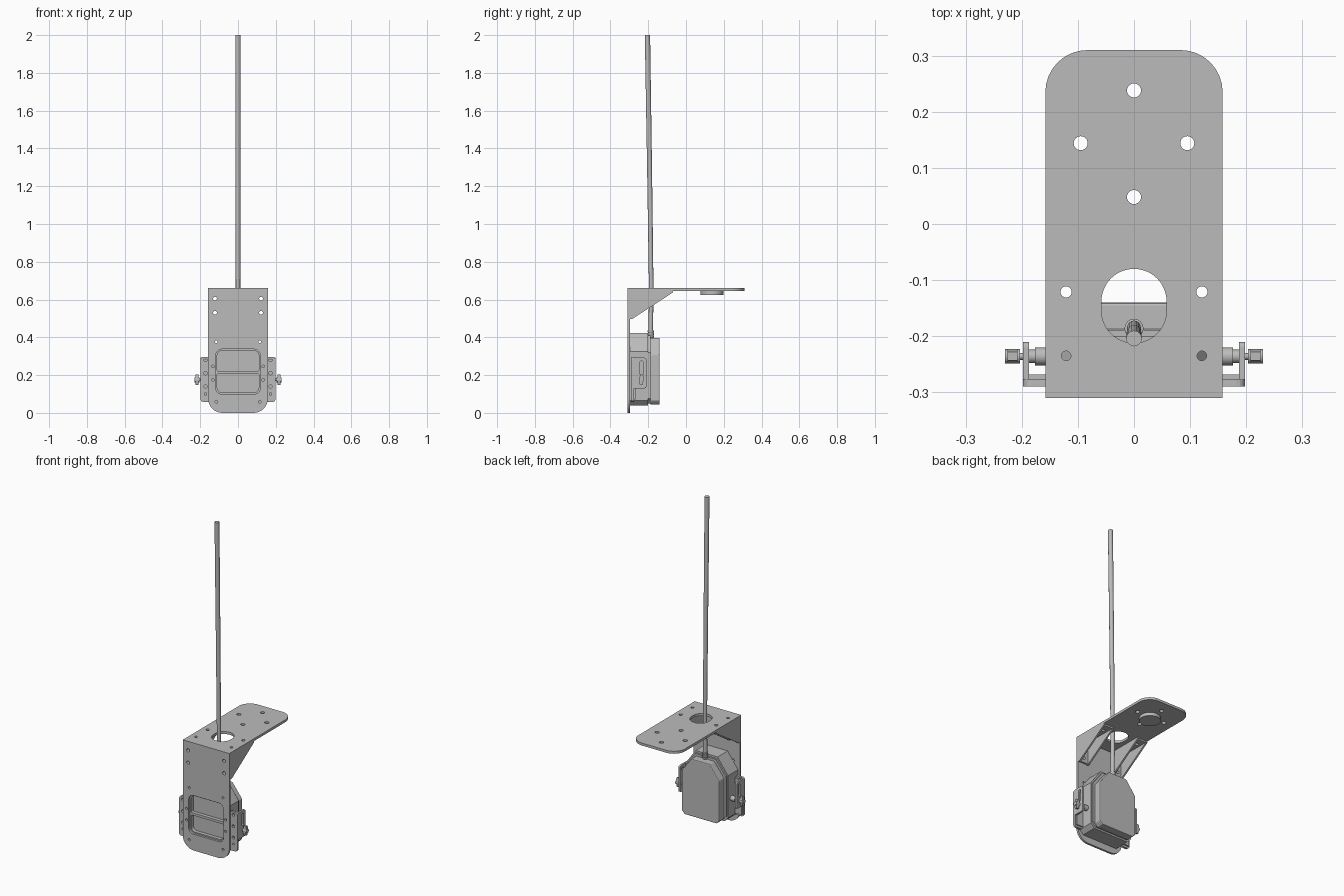
import bpy, bmesh
from math import cos, sin, pi, radians
from mathutils import Vector

cube = bpy.data.objects.get("Cube")
if cube:
    bpy.data.objects.remove(cube)

GREY = (0.5, 0.5, 0.5, 1)
grey = bpy.data.materials.new("plain grey")
grey.use_nodes = True
grey.diffuse_color = GREY
grey.node_tree.nodes["Principled BSDF"].inputs["Base Color"].default_value = GREY


def to_object(name, bm):
    bmesh.ops.recalc_face_normals(bm, faces=bm.faces)
    mesh = bpy.data.meshes.new(name)
    bm.to_mesh(mesh)
    bm.free()
    mesh.materials.append(grey)
    obj = bpy.data.objects.new(name, mesh)
    bpy.context.collection.objects.link(obj)
    return obj


def add_prism(bm, pts, axis, lo, hi):
    """Extrude an outline along an axis; outline axes are the other two in order."""
    def place(p, h):
        c = list(p)
        c.insert("xyz".index(axis), h)
        return Vector(c)
    rings = [[bm.verts.new(place(p, h)) for p in pts] for h in (lo, hi)]
    n = len(pts)
    bm.faces.new(rings[0])
    bm.faces.new(rings[1][::-1])
    for i in range(n):
        j = (i + 1) % n
        bm.faces.new((rings[0][i], rings[0][j], rings[1][j], rings[1][i]))


def prism(name, pts, axis, lo, hi):
    bm = bmesh.new()
    add_prism(bm, pts, axis, lo, hi)
    return to_object(name, bm)


def rect(x0, x1, y0, y1, radii=(0, 0, 0, 0), steps=8):
    """Rectangle with a radius per corner, from lower left anticlockwise."""
    pts = []
    corners = ((x0, y0, 1, 1), (x1, y0, -1, 1), (x1, y1, -1, -1), (x0, y1, 1, -1))
    for k, ((x, y, sx, sy), r) in enumerate(zip(corners, radii)):
        if not r:
            pts.append((x, y))
            continue
        for i in range(steps + 1):
            a = pi + k * pi / 2 + i * pi / 2 / steps
            pts.append((x + sx * r + r * cos(a), y + sy * r + r * sin(a)))
    return pts


def circle(x, y, r, n=24):
    return [(x + r * cos(2 * pi * i / n), y + r * sin(2 * pi * i / n)) for i in range(n)]


def cut(obj, outlines, axis, lo, hi):
    """Cut several outlines through an object."""
    bm = bmesh.new()
    for pts in outlines:
        add_prism(bm, pts, axis, lo, hi)
    tool = to_object("cutter", bm)
    tool.hide_render = True
    mod = obj.modifiers.new("cut", "BOOLEAN")
    mod.operation, mod.solver, mod.object = "DIFFERENCE", "EXACT", tool
    graph = bpy.context.evaluated_depsgraph_get()
    mesh = bpy.data.meshes.new_from_object(obj.evaluated_get(graph))
    obj.modifiers.clear()
    obj.data = mesh
    bpy.data.objects.remove(tool)


def both(spots):
    return [circle(s * x, y, r) for x, y, r in spots for s in (-1, 1)]


def smooth(obj):
    for o in bpy.context.selected_objects:
        o.select_set(False)
    obj.select_set(True)
    bpy.context.view_layer.objects.active = obj
    bpy.ops.object.shade_smooth_by_angle(angle=radians(35))


def tube(name, stations, n=16):
    """Upright tube through (y, z, radius) stations."""
    bm = bmesh.new()
    rings = [[bm.verts.new((x, y, z)) for x, y in circle(0, yc, r, n)] for yc, z, r in stations]
    for a, b in zip(rings, rings[1:]):
        for i in range(n):
            bm.faces.new((a[i], a[(i + 1) % n], b[(i + 1) % n], b[i]))
    bm.faces.new(rings[0])
    bm.faces.new(rings[-1])
    obj = to_object(name, bm)
    smooth(obj)
    return obj


W = 0.158
# Top plate with cable opening and screw holes
top = prism("top_plate", rect(-W, W, -0.31, 0.31, (0, 0, 0.075, 0.075)), "z", 0.645, 0.66)
opening = rect(-0.058, 0.058, -0.212, -0.08, (0.0579,) * 4, 12)
cut(top, [opening, circle(0, 0.238, 0.0125), circle(0, 0.048, 0.0125)]
    + both([(0.095, 0.144, 0.0125), (0.121, -0.121, 0.01), (0.121, -0.235, 0.0085)]), "z", 0.6, 0.7)
smooth(top)

# Round boss under the top plate
boss = prism("mounting_boss", circle(0, 0.138, 0.06, 40), "z", 0.625, 0.646)
smooth(boss)

# Front plate with window
front = prism("front_plate", rect(-W, W, 0, 0.646, (0.075, 0.075, 0, 0)), "y", -0.31, -0.297)
window = rect(-0.118, 0.118, 0.1, 0.337, (0.032,) * 4)
cut(front, [window] + both([(0.122, 0.605, 0.01), (0.122, 0.53, 0.01), (0.115, 0.377, 0.007),
    (0.133, 0.246, 0.007), (0.133, 0.175, 0.007), (0.115, 0.058, 0.007)]), "y", -0.35, -0.25)
smooth(front)

# Hollow corner brackets joining the plates
for side, s in (("right", -1), ("left", 1)):
    bm = bmesh.new()
    wedge = [(-0.297, 0.497), (-0.285, 0.497), (-0.07, 0.637), (-0.07, 0.645), (-0.297, 0.645)]
    for a, b in ((0.148, W), (0.085, 0.095)):
        add_prism(bm, wedge, "x", s * a, s * b)
    to_object(side + "_bracket_walls", bm)
    lid = prism(side + "_bracket_top", rect(*sorted((s * 0.095, s * 0.148)), -0.297, -0.075), "z", 0.635, 0.645)
    cut(lid, [circle(s * 0.121, -0.121, 0.01), circle(s * 0.121, -0.235, 0.0085)], "z", 0.6, 0.7)
    back = prism(side + "_bracket_front", rect(*sorted((s * 0.095, s * 0.148)), 0.5, 0.635), "y", -0.297, -0.287)
    cut(back, [circle(s * 0.122, 0.605, 0.01), circle(s * 0.122, 0.53, 0.01)], "y", -0.35, -0.25)


def case_outline(w, top_w, z0, shoulder, z1, c):
    half = [(w - c, z0), (w, z0 + c), (w, shoulder), (top_w, z1)]
    return half + [(-x, z) for x, z in half[::-1]]


# Device case: front half with two recessed panels, seam and rear cover
body = prism("case_front", case_outline(0.145, 0.075, 0.04, 0.325, 0.422, 0.025), "y", -0.297, -0.2)
cut(body, [rect(-0.11, 0.11, 0.108, 0.207, (0.025, 0.025, 0.005, 0.005)),
           rect(-0.11, 0.11, 0.222, 0.329, (0.005, 0.005, 0.025, 0.025))], "y", -0.32, -0.275)
prism("case_seam", case_outline(0.138, 0.07, 0.05, 0.32, 0.41, 0.025), "y", -0.201, -0.189)
cover = prism("case_rear", case_outline(0.128, 0.062, 0.044, 0.31, 0.397, 0.02), "y", -0.19, -0.14)
bevel = cover.modifiers.new("soft rim", "BEVEL")
bevel.width, bevel.segments = 0.005, 2

# Cable and its ribbed strain relief
tube("cable", [(-0.187, 0.38, 0.012), (-0.184, 0.66, 0.012), (-0.193, 1.3, 0.013), (-0.204, 2, 0.014)])
ribs = []
for i in range(4):
    z = 0.39 + i * 0.013
    ribs += [(-0.186, z, 0.017), (-0.186, z + 0.007, 0.017), (-0.186, z + 0.008, 0.014)]
tube("strain_relief", ribs)


# Side clamps: angle strip, upright, clamping screw and wing knob
for side, s in (("right", -1), ("left", 1)):
    def span(a, b):
        return sorted((s * a, s * b))
    strip = prism(side + "_clamp_strip", rect(*span(0.14, 0.198), 0.058, 0.297, (0.015,) * 4, 4), "y", -0.29, -0.276)
    cut(strip, [circle(s * 0.172, z, 0.009) for z in (0.28, 0.21, 0.14)]
        + [circle(s * 0.172, 0.1, 0.006)], "y", -0.35, -0.2)
    upright = prism(side + "_clamp_upright", rect(-0.277, -0.21, 0.13, 0.292, (0, 0.01, 0.01, 0), 4), "x", *span(0.187, 0.198))
    cut(upright, [rect(-0.243, -0.227, 0.2, 0.275, (0.007,) * 4)], "x", *span(0.17, 0.22))
    prism(side + "_clamp_foot", rect(-0.277, -0.268, 0.07, 0.285), "x", *span(0.14, 0.19))
    for part, r, a, b, n in (("pad", 0.016, 0.14, 0.176, 20), ("collar", 0.012, 0.175, 0.188, 20),
                             ("screw", 0.006, 0.185, 0.206, 12)):
        smooth(prism(side + "_clamp_" + part, circle(-0.236, 0.175, r, n), "x", *span(a, b)))
    # Wing knob: hub with two tilted wings
    smooth(prism(side + "_knob_hub", circle(-0.236, 0.175, 0.013, 20), "x", *span(0.203, 0.23)))
    wings = [(-0.249, 0.165), (-0.244, 0.148), (-0.23, 0.148), (-0.223, 0.185), (-0.228, 0.204), (-0.243, 0.204)]
    prism(side + "_knob_wings", wings, "x", *span(0.208, 0.225))
